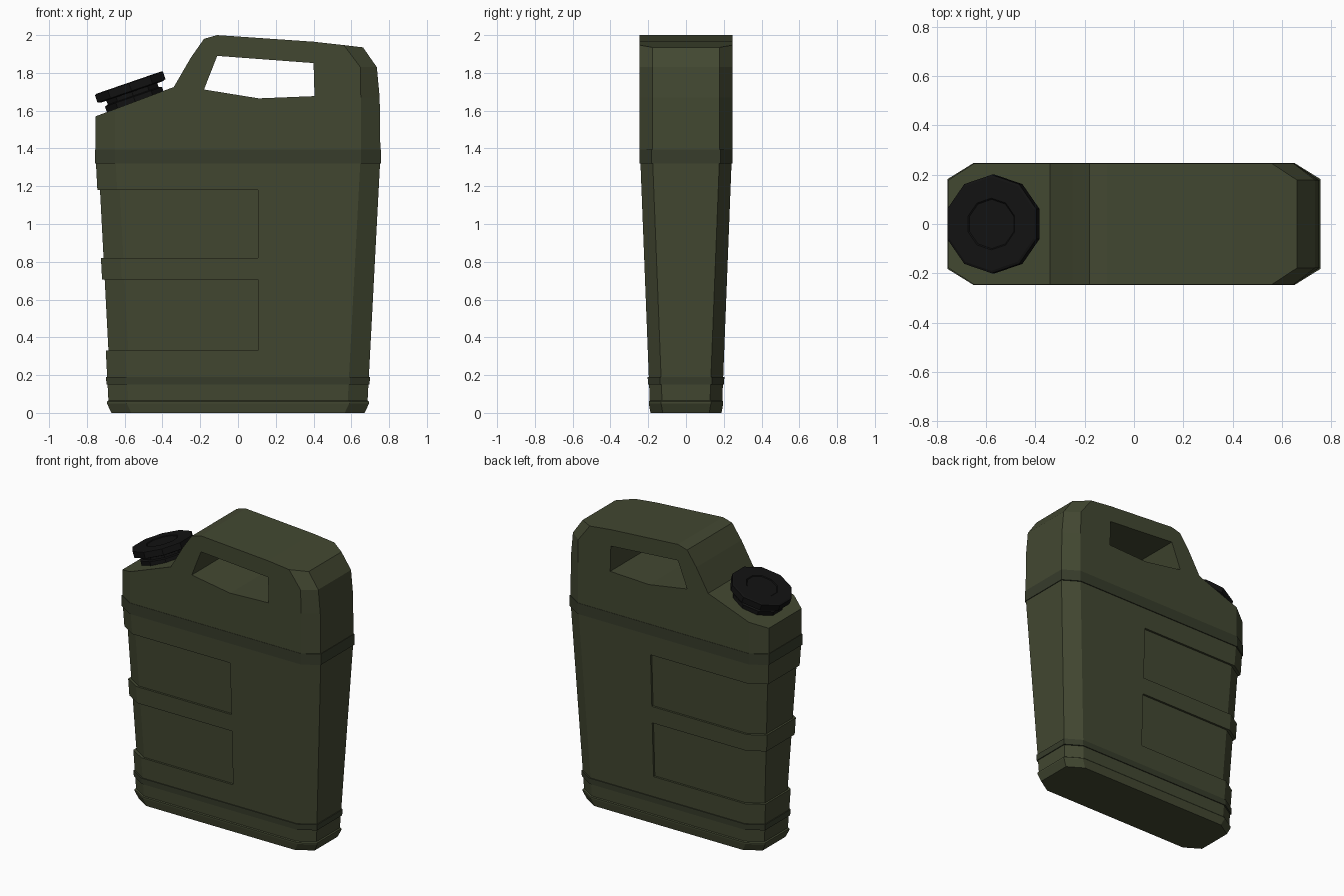
import bpy, bmesh, math

if "Cube" in bpy.data.objects:
    bpy.data.objects.remove(bpy.data.objects["Cube"])


def material(name, rgb):
    m = bpy.data.materials.new(name)
    m.diffuse_color = (*rgb, 1)
    m.use_nodes = True
    m.node_tree.nodes["Principled BSDF"].inputs["Base Color"].default_value = m.diffuse_color
    return m


GREEN = material("olive_plastic", (0.055, 0.064, 0.031))
BAND = material("dark_olive_band", (0.038, 0.045, 0.024))
BLACK = material("black_plastic", (0.006, 0.006, 0.006))


def stack(name, rings, mat=None):
    """Bridge a list of equal-length point rings and cap both ends."""
    bm = bmesh.new()
    loops = [[bm.verts.new(p) for p in ring] for ring in rings]
    n = len(loops[0])
    for a, b in zip(loops, loops[1:]):
        for i in range(n):
            j = (i + 1) % n
            bm.faces.new((a[i], a[j], b[j], b[i]))
    bm.faces.new(loops[0])
    bm.faces.new(loops[-1])
    bmesh.ops.recalc_face_normals(bm, faces=bm.faces)
    me = bpy.data.meshes.new(name)
    bm.to_mesh(me)
    bm.free()
    ob = bpy.data.objects.new(name, me)
    bpy.context.collection.objects.link(ob)
    if mat:
        me.materials.append(mat)
    return ob


def octagon(z, hx, hy, dx=0.105, dy=0.065):
    """Rectangle with cut corners at height z."""
    q = [(hx, hy - dy), (hx - dx, hy)]
    pts = q + [(-x, y) for x, y in reversed(q)]
    pts += [(-x, -y) for x, y in pts]
    return [(x, y, z) for x, y in pts]


def wall(z, grow=0.0):
    """Octagon on the tapered wall of the can, optionally grown or shrunk."""
    t = (z - 0.065) / 1.255
    return octagon(z, 0.686 + 0.066 * t + grow, 0.192 + 0.049 * t + grow)


def subtract(ob, cutter):
    mod = ob.modifiers.new("cut", "BOOLEAN")
    mod.operation = "DIFFERENCE"
    mod.solver = "EXACT"
    mod.object = cutter
    bpy.context.view_layer.objects.active = ob
    bpy.ops.object.modifier_apply(modifier=mod.name)
    bpy.data.objects.remove(cutter)


# Tapered lower body with a stepped foot
body = stack("lower_body", [octagon(0, 0.67, 0.188), octagon(0.05, 0.694, 0.197),
                            octagon(0.06, 0.694, 0.197), wall(0.066), wall(1.36)], GREEN)

# Recessed panels wrapping the left end on front and back
for z0, z1 in ((0.33, 0.705), (0.82, 1.18)):
    box = stack("panel_cutter", [[(-1, -0.5, z), (0.105, -0.5, z), (0.105, 0.5, z), (-1, 0.5, z)]
                                 for z in (z0, z1)])
    core = stack("panel_core", [wall(0.2, -0.014), wall(1.3, -0.014)])
    subtract(box, core)
    subtract(body, box)

# Raised bands around the can
stack("lower_band", [wall(0.15, 0.006), wall(0.19, 0.006)], BAND)
stack("upper_band", [octagon(1.32, 0.757, 0.247), octagon(1.395, 0.757, 0.247)], BAND)

# Shoulder and handle: one side profile, pulled in at the ends to form cut corners
top = [(0.40, 1.965), (-0.11, 2.0), (-0.18, 1.98), (-0.25, 1.88), (-0.34, 1.725)]
mid = [(-0.754, 1.36), (0.754, 1.36), (0.75, 1.67), (0.735, 1.83), (0.662, 1.935)] + top + [(-0.754, 1.57)]
side = [(-0.65, 1.36), (0.65, 1.36), (0.65, 1.67), (0.648, 1.83), (0.56, 1.947)] + top + [(-0.65, 1.609)]
shoulder = stack("shoulder_and_handle", [[(x, y, z) for x, z in prof] for prof, y in
                 ((side, -0.245), (mid, -0.178), (mid, 0.178), (side, 0.245))], GREEN)

# Grip opening
hole = [(-0.18, 1.712), (-0.11, 1.89), (0.40, 1.852), (0.405, 1.677), (0.11, 1.665)]
subtract(shoulder, stack("grip_cutter", [[(x, y, z) for x, z in hole] for y in (-0.5, 0.5)]))

# Ten-sided spout and screw cap, tilted with the shoulder slope
cap_profile = [(0.168, -0.03), (0.168, 0.025), (0.15, 0.03), (0.15, 0.052), (0.18, 0.052),
               (0.2, 0.058), (0.2, 0.1), (0.19, 0.104), (0.105, 0.104), (0.1, 0.1)]
cap = stack("spout_cap", [[(r * math.cos(math.radians(36 * i + 18)),
                            r * math.sin(math.radians(36 * i + 18)), h) for i in range(10)]
                          for r, h in cap_profile], BLACK)
cap.location = (-0.545, 0, 1.65)
cap.rotation_euler = (0, math.radians(-19), 0)
